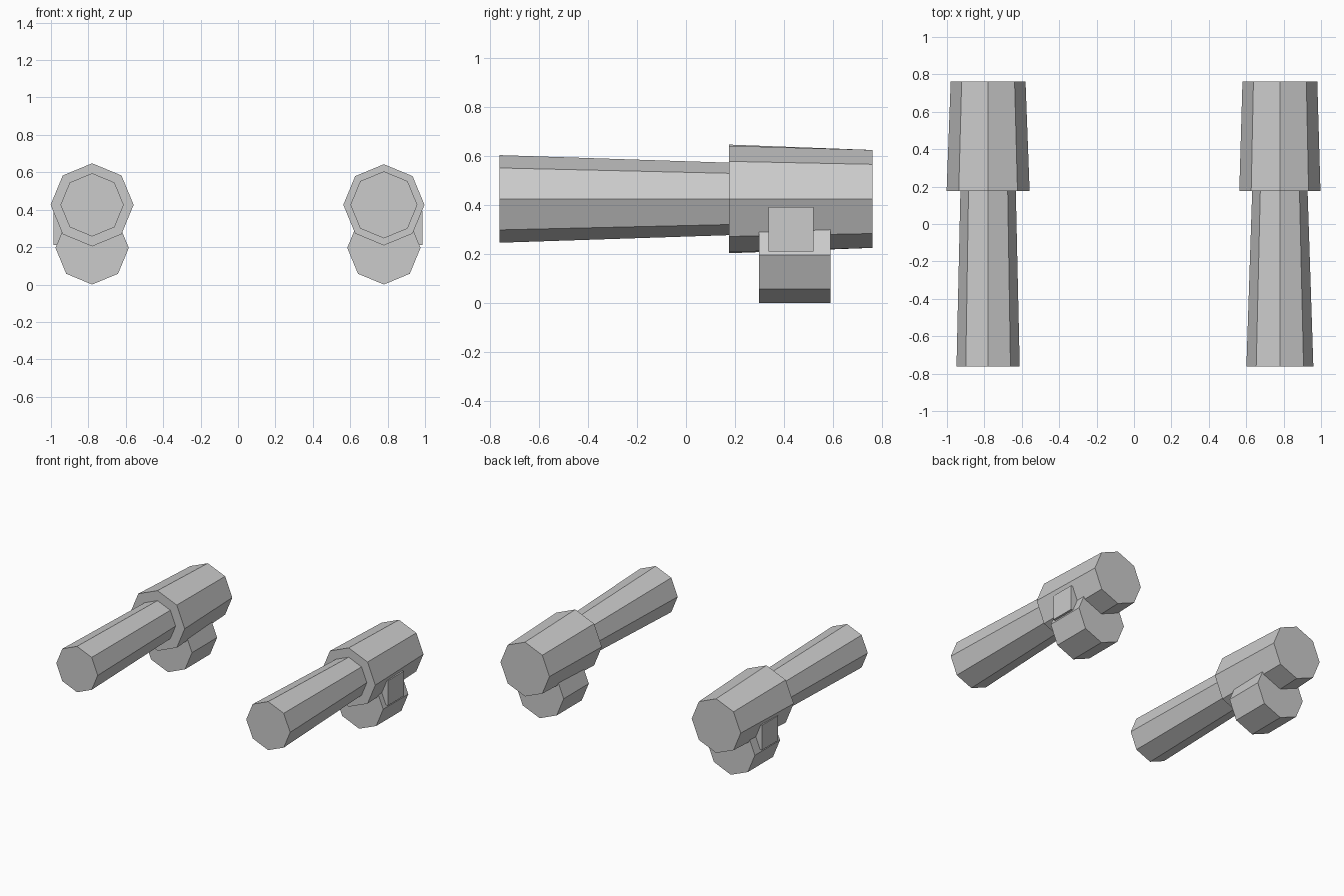
import bpy, bmesh, math
from mathutils import Matrix

if "Cube" in bpy.data.objects:
    bpy.data.objects.remove(bpy.data.objects["Cube"])


def add_object(name, bm):
    bmesh.ops.recalc_face_normals(bm, faces=bm.faces)
    mesh = bpy.data.meshes.new(name)
    bm.to_mesh(mesh)
    bm.free()
    ob = bpy.data.objects.new(name, mesh)
    bpy.context.collection.objects.link(ob)
    return ob


def octagon_tube(name, x, z, y0, y1, r0, r1):
    """Tapered eight-sided solid along y, with a corner pointing up."""
    bm = bmesh.new()
    # local +z of the cone is turned to +y
    bmesh.ops.create_cone(
        bm, cap_ends=True, cap_tris=False, segments=8,
        radius1=r0, radius2=r1, depth=y1 - y0,
        matrix=Matrix.Translation((x, (y0 + y1) / 2, z))
        @ Matrix.Rotation(-math.pi / 2, 4, 'X'))
    return add_object(name, bm)


def box(name, lo, hi):
    bm = bmesh.new()
    size = [b - a for a, b in zip(lo, hi)]
    mid = [(a + b) / 2 for a, b in zip(lo, hi)]
    bmesh.ops.create_cube(
        bm, size=1,
        matrix=Matrix.Translation(mid) @ Matrix.Diagonal((*size, 1)))
    return add_object(name, bm)


# The two sides differ slightly in radius: side, sign, muzzle, collar
for side, s, muzzle, collar in (("right", 1, 0.179, 0.217),
                                ("left", -1, 0.169, 0.222)):
    x = 0.78 * s
    # long front barrel, wider at its tip
    octagon_tube(side + "_barrel", x, 0.426, -0.762, 0.178, muzzle, 0.148)
    # thick rear housing, narrowing to the back
    octagon_tube(side + "_housing", x, 0.426, 0.176, 0.762, collar, 0.20)
    # short drum underneath
    octagon_tube(side + "_drum", x, 0.196, 0.298, 0.591, 0.196, 0.196)
    # bracket joining drum and housing on the outer side
    xs = sorted((0.84 * s, 0.987 * s))
    box(side + "_bracket", (xs[0], 0.338, 0.211), (xs[1], 0.522, 0.394))
